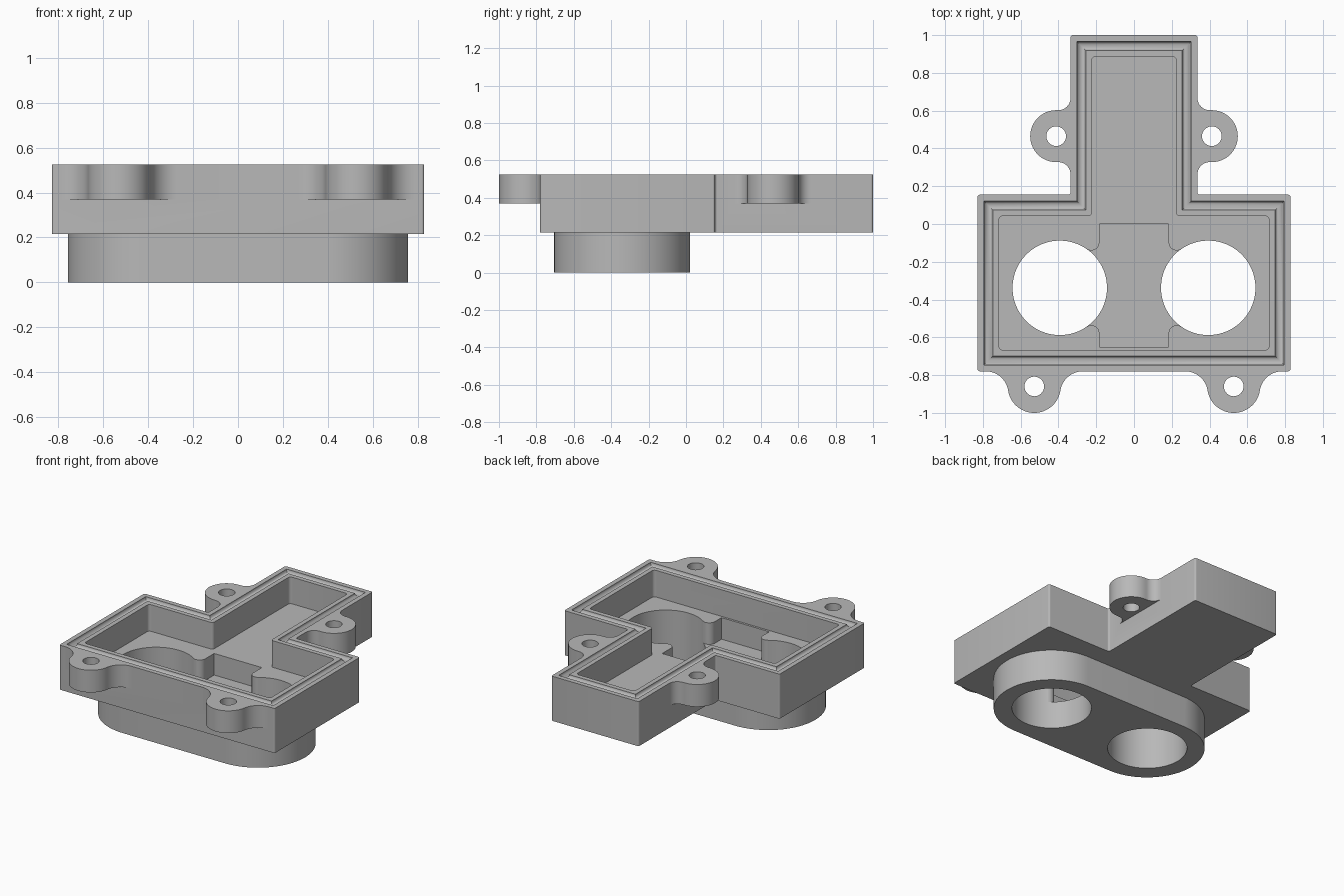
import bpy, bmesh, math
from mathutils import Vector

if "Cube" in bpy.data.objects:
    bpy.data.objects.remove(bpy.data.objects["Cube"])

TOP, FLANGE, FLOOR, SLOT, EAR = 0.525, 0.215, 0.34, 0.19, 0.37
HOLE_X, HOLE_Y, HOLE_R = 0.393, -0.338, 0.25

metal = bpy.data.materials.new("grey_metal")
metal.diffuse_color = (0.48, 0.48, 0.48, 1)
metal.use_nodes = True
metal.node_tree.nodes["Principled BSDF"].inputs["Base Color"].default_value = metal.diffuse_color


def finish(name, bm):
    bmesh.ops.recalc_face_normals(bm, faces=bm.faces)
    me = bpy.data.meshes.new(name)
    bm.to_mesh(me)
    bm.free()
    me.materials.append(metal)
    ob = bpy.data.objects.new(name, me)
    bpy.context.collection.objects.link(ob)
    return ob


def prism(name, pts, z0, z1):
    bm = bmesh.new()
    face = bm.faces.new([bm.verts.new((x, y, z0)) for x, y in pts])
    new = bmesh.ops.extrude_face_region(bm, geom=[face])["geom"]
    bmesh.ops.translate(bm, vec=(0, 0, z1 - z0),
                        verts=[v for v in new if isinstance(v, bmesh.types.BMVert)])
    return finish(name, bm)


def arc(cx, cy, r, a0, a1, n=12):
    return [(cx + r * math.cos(math.radians(a0 + (a1 - a0) * i / n)),
             cy + r * math.sin(math.radians(a0 + (a1 - a0) * i / n))) for i in range(n + 1)]


def circle(cx, cy, r, n=64):
    return arc(cx, cy, r, 0, 360, n)[:-1]


def tee(d):
    """T-shaped outline, inset by d."""
    half = [(0.828 - d, -0.78 + d), (0.828 - d, 0.155 - d),
            (0.336 - d, 0.155 - d), (0.336 - d, 1 - d)]
    return half + [(-x, y) for x, y in reversed(half)]


def rounded(pts, r, n=5):
    """Fillet every right-angle corner of an outline."""
    out = []
    for i, p in enumerate(pts):
        p = Vector(p)
        a = (Vector(pts[i - 1]) - p).normalized() * r
        b = (Vector(pts[(i + 1) % len(pts)]) - p).normalized() * r
        for k in range(n + 1):
            t = math.radians(90 * k / n)
            out.append(tuple(p + a * (1 - math.sin(t)) + b * (1 - math.cos(t))))
    return out


def mirrored(pts):
    return [(-x, y) for x, y in reversed(pts)]


def combine(target, other, op):
    mod = target.modifiers.new(op, 'BOOLEAN')
    mod.operation, mod.solver, mod.object = op, 'EXACT', other
    bpy.context.view_layer.objects.active = target
    bpy.ops.object.modifier_apply(modifier=mod.name)
    bpy.data.objects.remove(other)


# T-shaped housing and the stadium boss below it
housing = prism("housing", rounded(tee(0), 0.012), FLANGE, TOP)
boss = (arc(HOLE_X, -0.342, 0.363, -90, 90, 40)
        + arc(-HOLE_X, -0.342, 0.363, 90, 270, 40))
combine(housing, prism("boss", boss, 0, 0.28), 'UNION')

# Side ears, blended into the stem
ex, ey, er, f = 0.412, 0.465, 0.1375, 0.065
side_ear = ([(0.28, ey - er - f)]
            + arc(0.336 + f, ey - er - f, f, 180, 90)
            + arc(ex, ey, er, -90, 90, 32)
            + arc(0.336 + f, ey + er + f, f, 270, 180)
            + [(0.28, ey + er + f)])

# Front ears, blended into the front wall
fx, fy, fr, R = 0.528, -0.86, 0.14, 0.12
rise = -0.78 - R - fy
run = math.sqrt((fr + R) ** 2 - rise ** 2)
a = math.degrees(math.atan2(rise, run))
front_ear = ([(fx - run, -0.72)]
             + arc(fx - run, -0.78 - R, R, 90, -a)
             + arc(fx, fy, fr, 180 - a, 360 + a, 36)
             + arc(fx + run, -0.78 - R, R, 180 + a, 90)
             + [(fx + run, -0.72)])

for outline in (side_ear, front_ear):
    for pts in (outline, mirrored(outline)):
        combine(housing, prism("ear", pts, EAR, TOP), 'UNION')

# Main cavity
combine(housing, prism("cavity", rounded(tee(0.113), 0.02), FLOOR, TOP + 0.1), 'DIFFERENCE')

# Deeper slot joining the two bores, with rounded lips
sw, r = 0.183, 0.043
cx = sw + r
dy = math.sqrt((HOLE_R + r) ** 2 - (HOLE_X - cx) ** 2)
end = math.degrees(math.atan2(-dy, HOLE_X - cx))
lip = [(sw, 0.0)] + arc(cx, HOLE_Y + dy, r, 180, 360 + end, 8)
low = [(x, 2 * HOLE_Y - y) for x, y in reversed(lip[1:])] + [(sw, -0.652)]
half = lip + [(HOLE_X, HOLE_Y)] + low
combine(housing, prism("slot", half + mirrored(half), SLOT, FLOOR + 0.05), 'DIFFERENCE')

# Large bores and screw holes
for s in (-1, 1):
    combine(housing, prism("bore", circle(s * HOLE_X, HOLE_Y, HOLE_R, 80), -0.1, FLOOR + 0.05),
            'DIFFERENCE')
    for x, y in ((ex, ey), (fx, fy)):
        combine(housing, prism("screw_hole", circle(s * x, y, 0.052, 32), EAR - 0.1, TOP + 0.1),
                'DIFFERENCE')

# Round-bottomed seal groove around the rim
bm = bmesh.new()
N = 20
rings = []
for i in range(N):
    t = 2 * math.pi * (i + 0.5) / N
    z = TOP + 0.024 * math.sin(t)
    rings.append([bm.verts.new((x, y, z)) for x, y in tee(0.057 + 0.024 * math.cos(t))])
for i in range(N):
    p, q = rings[i], rings[(i + 1) % N]
    for k in range(8):
        m = (k + 1) % 8
        bm.faces.new((p[k], p[m], q[m], q[k]))
combine(housing, finish("seal_groove", bm), 'DIFFERENCE')

# Smooth curved walls, keep edges crisp
bpy.ops.object.select_all(action='DESELECT')
housing.select_set(True)
bpy.context.view_layer.objects.active = housing
bpy.ops.object.shade_smooth_by_angle(angle=math.radians(30))
